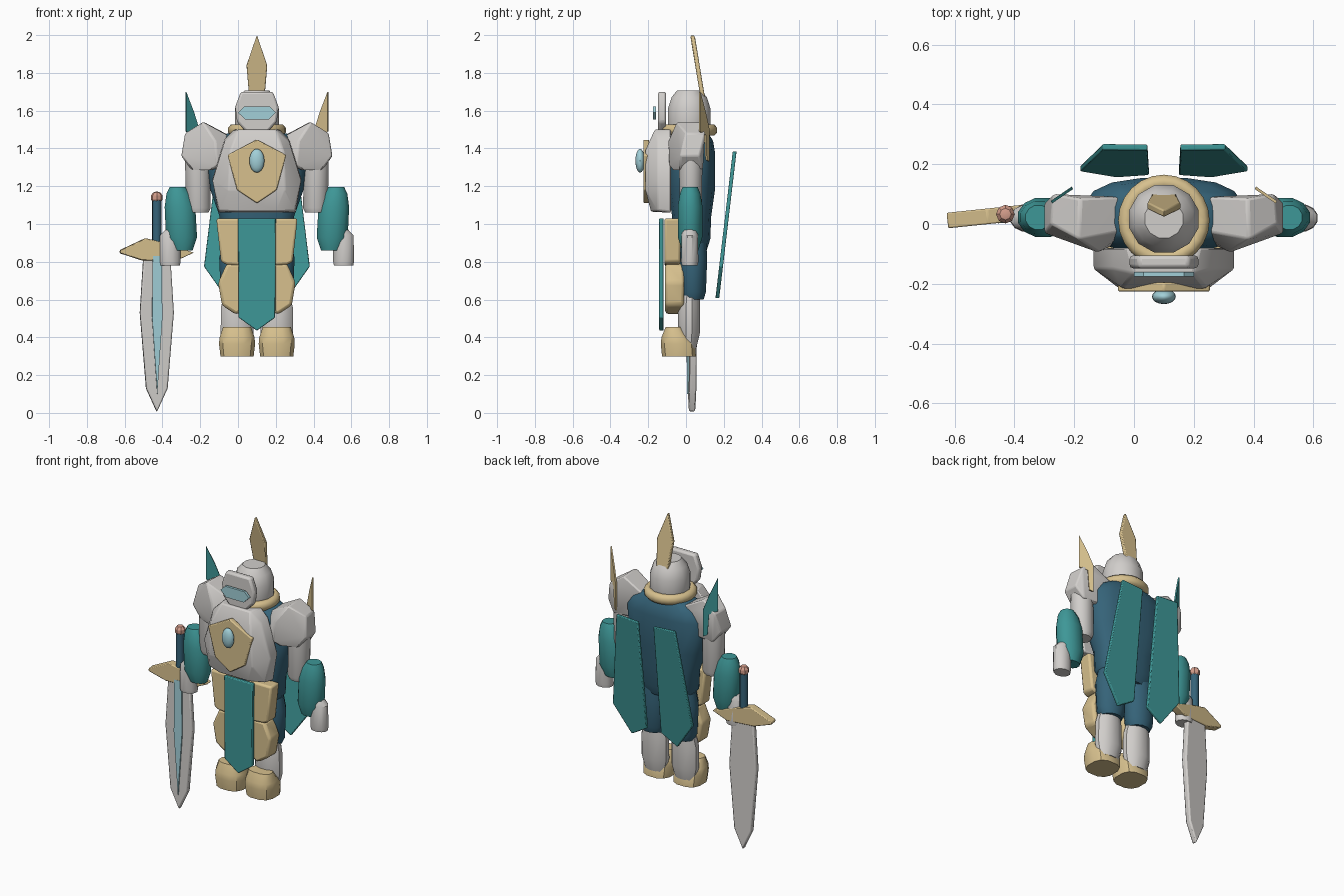
import bpy, bmesh, math

CX = 0.10  # body axis; the sword arm side reaches further out


def material(name, r, g, b):
    m = bpy.data.materials.new(name)
    m.diffuse_color = (r, g, b, 1)
    return m


WHITE = material("armour white", 0.64, 0.62, 0.60)
GOLD = material("pale gold", 0.68, 0.53, 0.27)
TEAL = material("teal", 0.048, 0.31, 0.31)
NAVY = material("slate blue", 0.036, 0.125, 0.19)
GLASS = material("light blue", 0.36, 0.63, 0.69)
PINK = material("dusty pink", 0.66, 0.34, 0.26)


def finish(name, bm, mat, bevel=0.0, angle=35, loc=(CX, 0, 0), turn=0.0):
    bmesh.ops.recalc_face_normals(bm, faces=bm.faces)
    me = bpy.data.meshes.new(name)
    bm.to_mesh(me)
    bm.free()
    me.materials.append(mat)
    me.shade_smooth()
    me.set_sharp_from_angle(angle=math.radians(angle))
    ob = bpy.data.objects.new(name, me)
    ob.location = loc
    ob.rotation_euler.z = turn
    bpy.context.collection.objects.link(ob)
    if bevel:
        mod = ob.modifiers.new("edge", "BEVEL")
        mod.width = bevel
        mod.segments = 2
        mod.limit_method = "ANGLE"
        mod.angle_limit = math.radians(30)
    return ob


def loft(name, mat, rings, n=12, power=1.0, **kw):
    """Stacked rounded rings: (z, centre x, centre y, radius x, radius y)."""
    bm = bmesh.new()
    loops = []
    for z, cx, cy, rx, ry in rings:
        loop = []
        for i in range(n):
            a = 2 * math.pi * (i + 0.5) / n
            c, s = math.cos(a), math.sin(a)
            loop.append(bm.verts.new((cx + rx * math.copysign(abs(c) ** power, c),
                                      cy + ry * math.copysign(abs(s) ** power, s), z)))
        loops.append(loop)
    for a, b in zip(loops, loops[1:]):
        for i in range(n):
            j = (i + 1) % n
            bm.faces.new((a[i], a[j], b[j], b[i]))
    bm.faces.new(loops[0])
    bm.faces.new(loops[-1])
    return finish(name, bm, mat, **kw)


def plate(name, mat, outline, front, back, slope=0.0, z0=0.0, **kw):
    """Flat (x, z) outline given thickness in y, leaning by slope."""
    bm = bmesh.new()
    f = [bm.verts.new((x, front + slope * (z - z0), z)) for x, z in outline]
    b = [bm.verts.new((x, back + slope * (z - z0), z)) for x, z in outline]
    bm.faces.new(f)
    bm.faces.new(b)
    for i in range(len(f)):
        j = (i + 1) % len(f)
        bm.faces.new((f[i], f[j], b[j], b[i]))
    return finish(name, bm, mat, **kw)


def hull(name, mat, points, **kw):
    bm = bmesh.new()
    verts = [bm.verts.new(p) for p in points]
    res = bmesh.ops.convex_hull(bm, input=verts)
    bmesh.ops.delete(bm, geom=[v for v in bm.verts if not v.link_faces], context="VERTS")
    bmesh.ops.dissolve_limit(bm, angle_limit=0.02, verts=bm.verts, edges=bm.edges)
    return finish(name, bm, mat, **kw)


def both(half):
    """Close a right-hand outline (listed top to bottom) by reflection."""
    return half + [(-x, z) for x, z in reversed(half) if abs(x) > 1e-6]


def ball(name, mat, loc, size, u=16, v=10, **kw):
    bm = bmesh.new()
    bmesh.ops.create_uvsphere(bm, u_segments=u, v_segments=v, radius=1)
    bmesh.ops.scale(bm, vec=size, verts=bm.verts)
    return finish(name, bm, mat, loc=loc, **kw)


# Torso and hips
loft("torso", NAVY, [(0.86, 0, 0.03, 0.15, 0.08), (0.92, 0, 0.03, 0.195, 0.10),
                     (1.04, 0, 0.03, 0.20, 0.105), (1.18, 0, 0.03, 0.25, 0.125),
                     (1.38, 0, 0.03, 0.27, 0.125), (1.44, 0, 0.03, 0.23, 0.115),
                     (1.48, 0, 0.03, 0.16, 0.09)], n=16, power=0.75)

# Breastplate with emblem and gem
chest = [(0.12, -0.08, 1.50), (0.17, -0.08, 1.45), (0.235, -0.08, 1.24), (0.205, -0.08, 1.06),
         (0.10, -0.165, 1.50), (0.17, -0.15, 1.44), (0.235, -0.15, 1.23), (0.20, -0.15, 1.07),
         (0.14, -0.215, 1.39), (0.15, -0.215, 1.18), (0.10, -0.185, 1.065)]
hull("breastplate", WHITE, [(s * x, y, z) for s in (-1, 1) for x, y, z in chest], bevel=0.008)
plate("chest_emblem", GOLD, both([(0, 1.447), (0.155, 1.365), (0.105, 1.18), (0, 1.11)]),
      -0.226, -0.195, bevel=0.006)
ball("chest_gem", GLASS, (CX, -0.243, 1.335), (0.04, 0.025, 0.063))

# Collar
bm = bmesh.new()
N, M = 24, 8
grid = []
for i in range(N):
    a = 2 * math.pi * i / N
    grid.append([bm.verts.new(((0.127 + 0.028 * math.cos(b)) * math.cos(a),
                               0.012 + (0.127 + 0.028 * math.cos(b)) * math.sin(a),
                               1.497 + 0.032 * math.sin(b)))
                 for b in (2 * math.pi * (k + 0.5) / M for k in range(M))])
for i in range(N):
    for k in range(M):
        p, q = grid[i], grid[(i + 1) % N]
        bm.faces.new((p[k], q[k], q[(k + 1) % M], p[(k + 1) % M]))
finish("collar", bm, GOLD, angle=50)

# Head: helmet, face guard, visor, crest
loft("helmet", WHITE, [(1.46, 0, 0.017, 0.105, 0.105), (1.50, 0, 0.017, 0.12, 0.117),
                       (1.61, 0, 0.017, 0.12, 0.117), (1.67, 0, 0.017, 0.10, 0.097),
                       (1.708, 0, 0.017, 0.066, 0.066)], n=12)
plate("face_guard", WHITE, both([(0.085, 1.70), (0.115, 1.62), (0.105, 1.54),
                                 (0.05, 1.48), (0, 1.467)]), -0.148, -0.105, bevel=0.012)
plate("visor", GLASS, both([(0.068, 1.622), (0.10, 1.59), (0.062, 1.553)]), -0.176, -0.160)
plate("crest", GOLD, both([(0, 2.0), (0.055, 1.84), (0.038, 1.64)]),
      0.022, 0.046, slope=-0.165, z0=2.0, bevel=0.005)

for s, side in ((-1, "right"), (1, "left")):
    # Shoulder guards
    pad = [(0.12, -0.02, 1.45), (0.13, 0.09, 1.46), (0.13, -0.05, 1.33), (0.14, 0.08, 1.33),
           (0.22, -0.095, 1.44), (0.21, -0.09, 1.31), (0.285, -0.05, 1.54), (0.28, 0.085, 1.54),
           (0.38, 0.00, 1.48), (0.37, 0.10, 1.48), (0.40, -0.03, 1.36), (0.40, 0.07, 1.36),
           (0.345, -0.03, 1.285), (0.35, 0.09, 1.29), (0.24, -0.07, 1.285), (0.24, 0.08, 1.29)]
    hull(side + "_shoulder_guard", WHITE, [(s * x, y, z) for x, y, z in pad], bevel=0.008)

    # Shoulder feather: thin blade turned outwards
    bm = bmesh.new()
    shape = [(0.0, 1.70), (0.6, 1.59), (1.0, 1.50), (1.0, 1.33), (0.7, 1.34), (0.6, 1.47), (0.0, 1.49)]
    layers = [[bm.verts.new((s * (0.376 - 0.07 * t + o * 0.6), 0.073 + 0.048 * t + o, z))
               for t, z in shape] for o in (-0.004, 0.004)]
    for lay in layers:
        bm.faces.new(lay)
    for i in range(len(shape)):
        j = (i + 1) % len(shape)
        bm.faces.new((layers[0][i], layers[0][j], layers[1][j], layers[1][i]))
    finish(side + "_shoulder_feather", bm, TEAL if s < 0 else GOLD)

    # Arms
    loft(side + "_upper_arm", WHITE, [(1.06, s * 0.31, 0.025, 0.055, 0.05),
         (1.085, s * 0.31, 0.025, 0.068, 0.06), (1.36, s * 0.315, 0.025, 0.068, 0.065)])
    loft(side + "_forearm", TEAL, [(0.86, s * 0.394, 0.022, 0.056, 0.045),
         (0.93, s * 0.399, 0.022, 0.085, 0.067), (1.09, s * 0.407, 0.022, 0.084, 0.068),
         (1.16, s * 0.415, 0.022, 0.066, 0.056), (1.195, s * 0.42, 0.022, 0.044, 0.042)], angle=45)
    loft(side + "_hand", WHITE, [(0.78, s * 0.459, 0.02, 0.053, 0.043),
         (0.80, s * 0.459, 0.02, 0.057, 0.047), (0.94, s * 0.457, 0.02, 0.057, 0.045),
         (0.97, s * 0.44, 0.02, 0.045, 0.04)])

    # Legs and boots
    loft(side + "_thigh", NAVY, [(0.60, s * 0.105, 0.035, 0.07, 0.06), (0.64, s * 0.105, 0.035, 0.09, 0.073),
         (0.82, s * 0.105, 0.035, 0.098, 0.08), (0.90, s * 0.10, 0.035, 0.085, 0.075)])
    loft(side + "_shin", WHITE, [(0.34, s * 0.105, 0.015, 0.07, 0.04), (0.42, s * 0.105, 0.015, 0.09, 0.06),
         (0.56, s * 0.105, 0.015, 0.088, 0.06), (0.63, s * 0.105, 0.02, 0.07, 0.055)])
    loft(side + "_boot", GOLD, [(0.298, s * 0.105, -0.037, 0.09, 0.092), (0.365, s * 0.105, -0.043, 0.098, 0.093),
         (0.40, s * 0.105, -0.052, 0.095, 0.08), (0.455, s * 0.105, -0.064, 0.076, 0.045)], n=12, power=0.75)

    # Hip and knee plates
    plate(side + "_hip_plate", GOLD, [(s * x, z) for x, z in
          [(0.03, 1.03), (0.215, 1.03), (0.19, 0.80), (0.16, 0.785), (0.03, 0.775)]],
          -0.115, -0.03, bevel=0.012)
    plate(side + "_knee_plate", GOLD, [(s * (0.11 + x), z) for x, z in
          [(0.05, 0.79), (0.095, 0.69), (0.075, 0.57), (0.0, 0.52), (-0.07, 0.56), (-0.09, 0.69), (-0.05, 0.79)]],
          -0.11, -0.01, bevel=0.016)

    # Rear cape panels
    plate(side + "_cape_panel", TEAL, [(s * x, z) for x, z in
          [(0.055, 1.375), (0.205, 1.385), (0.28, 0.775), (0.16, 0.605), (0.05, 0.67)]],
          0.155, 0.175, slope=0.118, z0=0.6, bevel=0.005)

# Front cloth
plate("front_cloth", TEAL, both([(0.10, 1.03), (0.097, 0.505), (0, 0.435)]), -0.142, -0.118, bevel=0.005)

# Sword: blade, inlay, guard, grip, pommel
SWORD = dict(loc=(-0.43, 0.032, 0), turn=math.radians(6))
plate("sword_blade", WHITE, both([(0.07, 0.85), (0.09, 0.53), (0.057, 0.13), (0, 0.005)]),
      -0.018, 0.018, bevel=0.008, **SWORD)
plate("blade_inlay", GLASS, both([(0.024, 0.83), (0.027, 0.50), (0, 0.10)]), -0.027, -0.017, **SWORD)
plate("sword_guard", GOLD, [(-0.195, 0.862), (-0.06, 0.925), (0.06, 0.895), (0.195, 0.848),
                            (0.10, 0.805), (-0.08, 0.808), (-0.195, 0.845)], -0.026, 0.026, bevel=0.005, **SWORD)
loft("sword_grip", NAVY, [(0.87, 0, 0, 0.025, 0.025), (1.125, 0, 0, 0.025, 0.025)], n=10, angle=50, **SWORD)
ball("sword_pommel", PINK, (-0.43, 0.033, 1.14), (0.033, 0.033, 0.033), u=8, v=5, angle=20)
